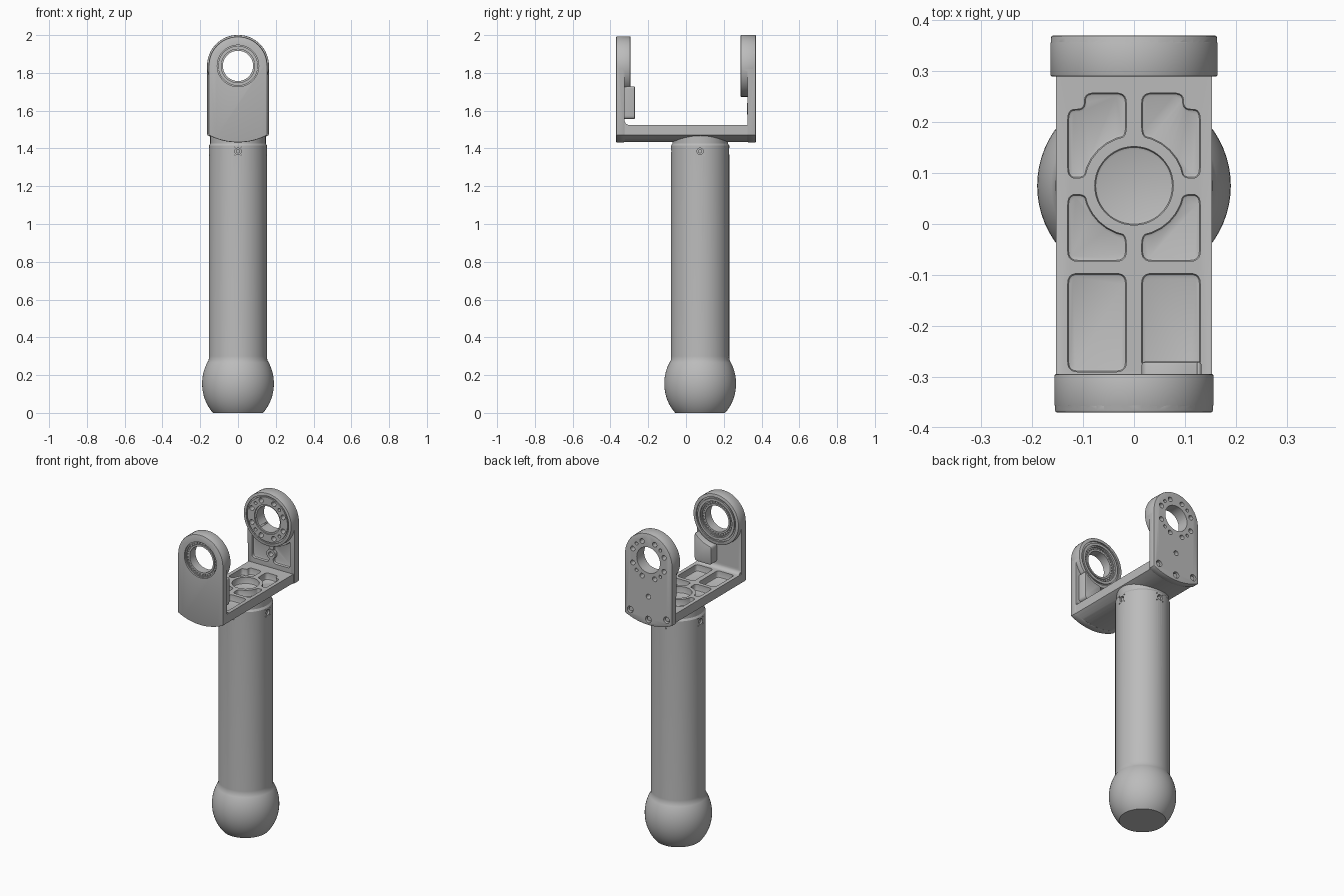
import bpy, bmesh
from math import sin, cos, pi, acos, sqrt, radians
from mathutils import Vector

if "Cube" in bpy.data.objects:
    bpy.data.objects.remove(bpy.data.objects["Cube"], do_unlink=True)

grey = bpy.data.materials.new("satin grey metal")
grey.use_nodes = True
grey.diffuse_color = (0.5, 0.5, 0.5, 1)
grey.node_tree.nodes["Principled BSDF"].inputs["Base Color"].default_value = (0.5, 0.5, 0.5, 1)

TUBE_Y = 0.075      # the post stands slightly behind the middle
BORE_Z = 1.837      # height of the pivot axis


def place(axis, u, v, w):
    return {"x": (w, u, v), "y": (u, w, v), "z": (u, v, w)}[axis]


def build(name, rings, closed=False):
    """Skin a list of equal point loops; cap the ends unless closed."""
    bm = bmesh.new()
    loops = [[bm.verts.new(p) for p in ring] for ring in rings]
    n = len(loops[0])
    pairs = list(zip(loops, loops[1:])) + ([(loops[-1], loops[0])] if closed else [])
    for a, b in pairs:
        for i in range(n):
            j = (i + 1) % n
            bm.faces.new((a[i], a[j], b[j], b[i]))
    if not closed:
        bm.faces.new(loops[0])
        bm.faces.new(loops[-1])
    bmesh.ops.recalc_face_normals(bm, faces=bm.faces)
    mesh = bpy.data.meshes.new(name)
    bm.to_mesh(mesh)
    bm.free()
    mesh.materials.append(grey)
    ob = bpy.data.objects.new(name, mesh)
    bpy.context.collection.objects.link(ob)
    return ob


def prism(name, pts, axis, a, b):
    return build(name, [[place(axis, u, v, w) for u, v in pts] for w in (a, b)])


def arc(cu, cv, r, a, b, n):
    return [(cu + r * cos(a + (b - a) * i / n), cv + r * sin(a + (b - a) * i / n))
            for i in range(n + 1)]


def cyl(name, cu, cv, r, axis, a, b, n=24):
    return prism(name, arc(cu, cv, r, 0, 2 * pi, n)[:-1], axis, a, b)


def lathe(name, profile, axis, cu, cv, closed=False, n=64):
    return build(name, [[place(axis, u, v, w) for u, v in arc(cu, cv, r, 0, 2 * pi, n)[:-1]]
                        for r, w in profile], closed)


def apply(ob):
    bpy.context.view_layer.update()
    deps = bpy.context.evaluated_depsgraph_get()
    mesh = bpy.data.meshes.new_from_object(ob.evaluated_get(deps))
    ob.modifiers.clear()
    ob.data = mesh


def boolean(ob, other, mode="DIFFERENCE"):
    m = ob.modifiers.new("boolean", "BOOLEAN")
    m.operation, m.solver, m.object = mode, "EXACT", other
    apply(ob)
    bpy.data.objects.remove(other, do_unlink=True)


def bevel(ob, width, angle):
    m = ob.modifiers.new("bevel", "BEVEL")
    m.width, m.segments, m.use_clamp_overlap = width, 2, False
    m.limit_method, m.angle_limit = "ANGLE", radians(angle)
    apply(ob)
    return ob


def rounded(pts, t=0.02):
    """Round the sharp corners of a flat outline."""
    out = []
    for i, p in enumerate(pts):
        p, q, s = Vector(p), Vector(pts[i - 1]), Vector(pts[(i + 1) % len(pts)])
        if (p - q).angle(s - p) < radians(30):
            out.append(tuple(p))
            continue
        a = p + (q - p).normalized() * min(t, 0.45 * (q - p).length)
        b = p + (s - p).normalized() * min(t, 0.45 * (s - p).length)
        for k in range(6):
            f = k / 5
            out.append(tuple(a * (1 - f) ** 2 + p * 2 * f * (1 - f) + b * f * f))
    return out


def cut_pockets(ob, outline, axis, a, b):
    """Cut a pocket and its mirror image across x."""
    for side in (1, -1):
        pts = [(side * u, v) for u, v in rounded(outline)]
        boolean(ob, bevel(prism("pocket", pts, axis, a, b), 0.006, 50))


def belly(half, edge, low, n=16):
    """Shallow arc under the yoke, from left to right."""
    sag = edge - low
    r = (half * half + sag * sag) / (2 * sag)
    spread = acos((r - sag) / r)
    return arc(0, low + r, r, -pi / 2 - spread, -pi / 2 + spread, n)


def arm(name, r, outer, inner, boss_end):
    """Round-topped plate with a thick boss around the pivot."""
    pts = arc(0, BORE_Z, r, 0, pi, 32) + belly(r, 1.47, 1.432)
    ob = bevel(prism(name, pts, "y", outer, inner), 0.005, 40)
    start = outer + (inner - outer) * 0.25
    boss = cyl("boss", 0, BORE_Z, r + 0.001, "y", start, boss_end, 64)
    boolean(ob, bevel(boss, 0.004, 40), "UNION")
    return ob


def ring_groove(ob, r0, r1, a, b):
    boolean(ob, lathe("groove", [(r0, a), (r1, a), (r1, b), (r0, b)], "y", 0, BORE_Z, True))


def arm_pocket(r):
    return [(0.015, 1.555), (0.132, 1.555)] + arc(
        0, BORE_Z, r, -acos(0.132 / r), -acos(0.015 / r), 6)


# Post with a bulbous foot
foot = [(0.19 * cos(a), 0.155 + 0.2156 * sin(a))
        for a in [-0.802 + 1.417 * i / 20 for i in range(21)]]
foot[0] = (foot[0][0], 0)
post = lathe("post", foot + [(0.154, 0.30), (0.154, 1.415), (0.147, 1.426), (0.147, 1.468)],
             "z", 0, TUBE_Y)

# Screw holes and pin marks round the top of the post
for axis, mid in (("x", TUBE_Y), ("y", 0)):
    for side in (1, -1):
        base = TUBE_Y if axis == "y" else 0
        near, far = base + side * 0.125, base + side * 0.18
        boolean(post, cyl("hole", mid, 1.385, 0.017, axis, near, far))
        cyl("post_screw", mid, 1.385, 0.011, axis, base + side * 0.11, base + side * 0.147, 16)
        for du in (-1, 1):
            for dv in (-1, 1):
                boolean(post, cyl("pin", mid + du * 0.021, 1.385 + dv * 0.021,
                                  0.004, axis, base + side * 0.145, far, 8))

# Yoke: front arm, base and inner fillet in one piece
yoke = arm("yoke_front_and_base", 0.155, -0.37, -0.325, -0.294)
base_pts = belly(0.153, 1.47, 1.434) + [(0.153, 1.525), (-0.153, 1.525)]
boolean(yoke, prism("base", base_pts, "y", -0.345, 0.335), "UNION")
fillet = [(-0.337, 1.513)] + arc(-0.30, 1.55, 0.0255, pi, 1.5 * pi, 8)
boolean(yoke, prism("fillet", fillet, "x", -0.148, 0.148), "UNION")

# Lightening pockets in the base
back_pocket = [(0.015, 0.257), (0.097, 0.257), (0.097, 0.225), (0.13, 0.225),
               (0.13, 0.09)] + arc(0, TUBE_Y, 0.098, 0.154, 1.417, 6)
middle_pocket = [(0.015, -0.073), (0.13, -0.073), (0.13, 0.058)] + arc(
    0, TUBE_Y, 0.098, -0.174, -1.417, 6)
front_pocket = [(0.015, -0.29), (0.13, -0.29), (0.13, -0.097), (0.015, -0.097)]
for outline in (back_pocket, middle_pocket, front_pocket):
    cut_pockets(yoke, outline, "z", 1.485, 1.6)
boolean(yoke, bevel(cyl("round_pocket", 0, TUBE_Y, 0.077, "z", 1.485, 1.6, 48), 0.006, 50))

# Front arm: inner pockets, bearing seat and groove
cut_pockets(yoke, arm_pocket(0.168), "y", -0.345, -0.27)
boolean(yoke, cyl("seat", 0, BORE_Z, 0.11, "y", -0.4, -0.25, 64))
ring_groove(yoke, 0.126, 0.136, -0.302, -0.28)

# Bearing with a row of balls on each face
lathe("bearing", [(0.08, -0.36), (0.091, -0.36), (0.091, -0.352), (0.103, -0.352),
                  (0.103, -0.36), (0.111, -0.36), (0.111, -0.304), (0.103, -0.304),
                  (0.103, -0.312), (0.091, -0.312), (0.091, -0.304), (0.08, -0.304)],
      "y", 0, BORE_Z, True)
for u, v in arc(0, BORE_Z, 0.097, 0, 2 * pi, 32)[:-1]:
    cyl("bearing_ball", u, v, 0.005, "y", -0.357, -0.307, 8)

# Bolted-on back arm
back = arm("back_arm", 0.163, 0.37, 0.325, 0.289)
cut_pockets(back, arm_pocket(0.175), "y", 0.342, 0.27)
boolean(back, cyl("lug", 0, 1.61, 0.03, "y", 0.322, 0.355), "UNION")
boolean(back, cyl("bore", 0, BORE_Z, 0.08, "y", 0.2, 0.5, 64))
boolean(back, cyl("lug_hole", 0, 1.61, 0.015, "y", 0.2, 0.5))
ring_groove(back, 0.138, 0.146, 0.297, 0.27)
ring_groove(back, 0.07, 0.09, 0.297, 0.27)

# Bolt circle: four groups of three
for k in range(4):
    for turn, r in ((-23, 0.015), (0, 0.010), (23, 0.015)):
        a = radians(45 + 90 * k + turn)
        boolean(back, cyl("bolt_hole", 0.116 * cos(a), BORE_Z + 0.116 * sin(a),
                          r, "y", 0.2, 0.5, 16))

# Counterbored screws joining the back arm to the base
for x, z in ((-0.125, 1.497), (0, 1.468), (0.125, 1.497)):
    boolean(back, cyl("counterbore", x, z, 0.02, "y", 0.348, 0.4))
    cyl("arm_screw", x, z, 0.014, "y", 0.34, 0.36, 16)

# Smooth shading with sharp edges kept
parts = [o for o in bpy.context.collection.objects
         if o.type == "MESH" and grey.name in o.data.materials]
for o in bpy.context.view_layer.objects:
    o.select_set(o in parts)
bpy.context.view_layer.objects.active = post
bpy.ops.object.shade_smooth_by_angle(angle=radians(30))
